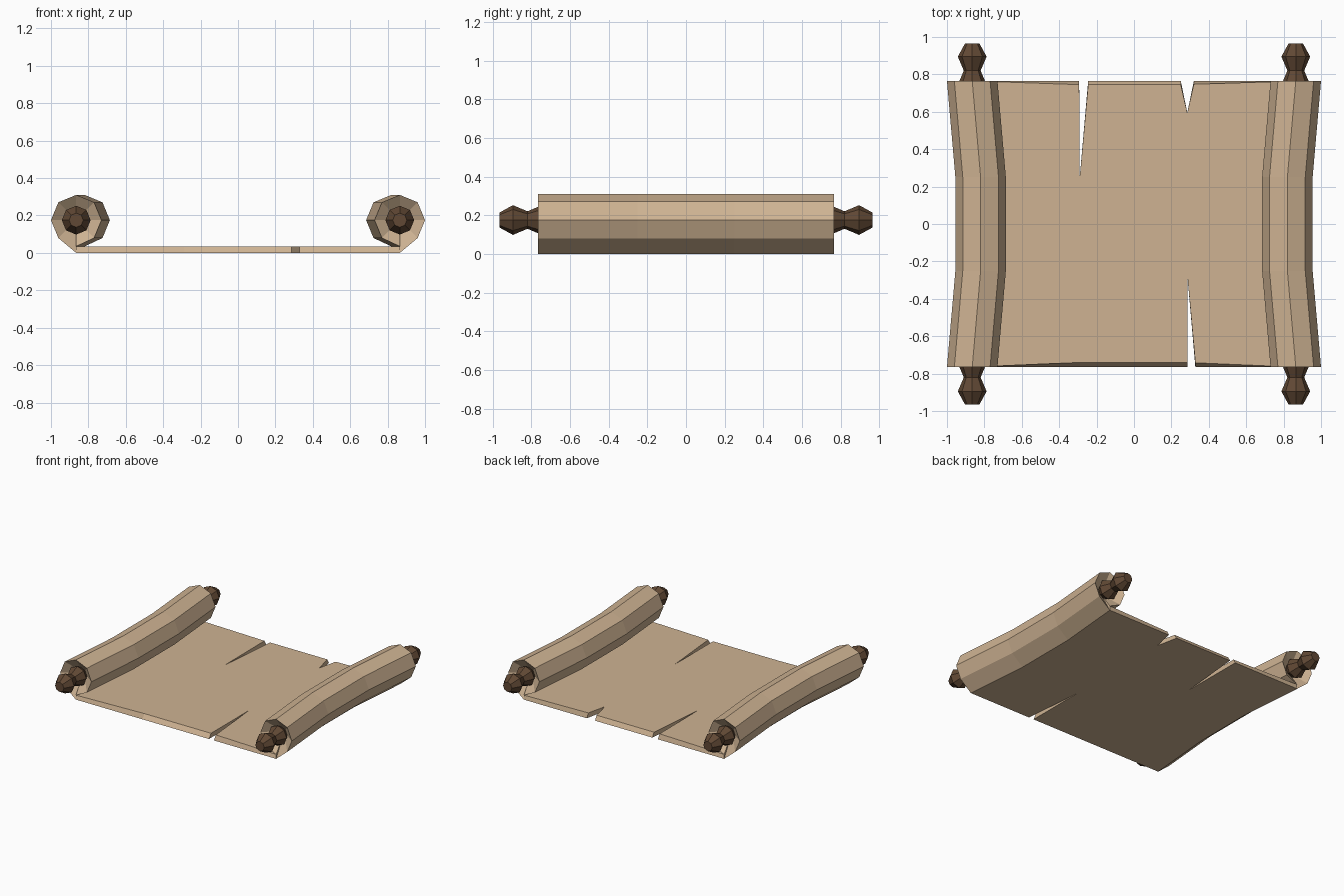
import bpy, bmesh, math

if "Cube" in bpy.data.objects:
    bpy.data.objects.remove(bpy.data.objects["Cube"])

CX, CZ = 0.865, 0.175          # roll axis
R = 0.135                      # roll radius
T = 0.035                      # sheet thickness
END, MID, BEND = 0.765, 0.25, 0.045


def material(name, color):
    m = bpy.data.materials.new(name)
    m.diffuse_color = (*color, 1)
    m.use_nodes = True
    m.node_tree.nodes["Principled BSDF"].inputs["Base Color"].default_value = m.diffuse_color
    return m


paper = material("parchment", (0.62, 0.45, 0.29))
wood = material("dark_wood", (0.12, 0.066, 0.035))


def finish(name, bm, mat, hidden=()):
    bmesh.ops.recalc_face_normals(bm, faces=bm.faces)
    if hidden:
        bmesh.ops.delete(bm, geom=list(hidden), context='FACES_ONLY')
    me = bpy.data.meshes.new(name)
    bm.to_mesh(me)
    bm.free()
    me.materials.append(mat)
    ob = bpy.data.objects.new(name, me)
    bpy.context.collection.objects.link(ob)
    return ob


def bridge(bm, a, b):
    n = len(a)
    return [bm.faces.new((a[i], a[(i + 1) % n], b[(i + 1) % n], b[i])) for i in range(n)]


# Flat torn sheet: outline of (x, y at underside, y at top)
m = CX - BEND
outline = [
    (-CX, -END, -END), (-0.29, -END, -0.74),
    (0.285, -END, -0.74), (0.285, -0.27, -0.27), (0.328, -END, -0.742),   # front tear
    (CX, -END, -END), (m, -MID, -MID), (m, MID, MID), (CX, END, END),
    (0.32, END, 0.747), (0.285, 0.595, 0.595), (0.25, END, 0.745),        # small back tear
    (-0.245, END, 0.745), (-0.29, 0.25, 0.25), (-0.293, END, 0.745),      # long back tear
    (-CX, END, END), (-m, MID, MID), (-m, -MID, -MID),
]
bm = bmesh.new()
low = [bm.verts.new((x, y, 0)) for x, y, _ in outline]
top = [bm.verts.new((x, y, T)) for x, _, y in outline]
walls = bridge(bm, low, top)
bm.faces.new(low)
bm.faces.new(top)
joined = [f for f in walls if all(abs(v.co.x) > 0.8 for v in f.verts)]
finish("sheet", bm, paper, joined)

# Rolled ends: eight-sided, bowed inward, with recessed cone caps
profile = [(0, 0)]
for i in range(1, 8):
    a = -math.pi / 2 + i * math.pi / 4
    profile.append((R * math.cos(a), CZ + R * math.sin(a)))
profile.append((0, T))


def roll(name, side):
    bm = bmesh.new()
    rings, hidden = [], []
    for y, shift in ((-END, 0), (-MID, BEND), (MID, BEND), (END, 0)):
        rings.append([bm.verts.new((side * (CX - shift + px), y, pz)) for px, pz in profile])
    for a, b in zip(rings, rings[1:]):
        hidden.append(bridge(bm, a, b)[-1])
    for ring, s in ((rings[0], -1), (rings[-1], 1)):
        c = bm.verts.new((side * CX, s * 0.665, CZ))
        for i in range(9):
            bm.faces.new((ring[i], ring[(i + 1) % 9], c))
    finish(name, bm, paper, hidden)


# Turned rod knobs: (radius, distance along y)
knob = [(0.04, 0.68), (0.077, 0.745), (0.045, 0.82), (0.077, 0.895), (0.038, 0.966)]


def finial(name, sx, sy):
    bm = bmesh.new()
    rings = [[bm.verts.new((sx * CX + r * math.cos(k * math.pi / 4), sy * y,
                            CZ + r * math.sin(k * math.pi / 4))) for k in range(8)]
             for r, y in knob]
    for a, b in zip(rings, rings[1:]):
        bridge(bm, a, b)
    bm.faces.new(rings[0])
    bm.faces.new(rings[-1])
    finish(name, bm, wood)


for side, sx in (("left", -1), ("right", 1)):
    roll(side + "_roll", sx)
    for depth, sy in (("front", -1), ("back", 1)):
        finial(f"{side}_{depth}_knob", sx, sy)
